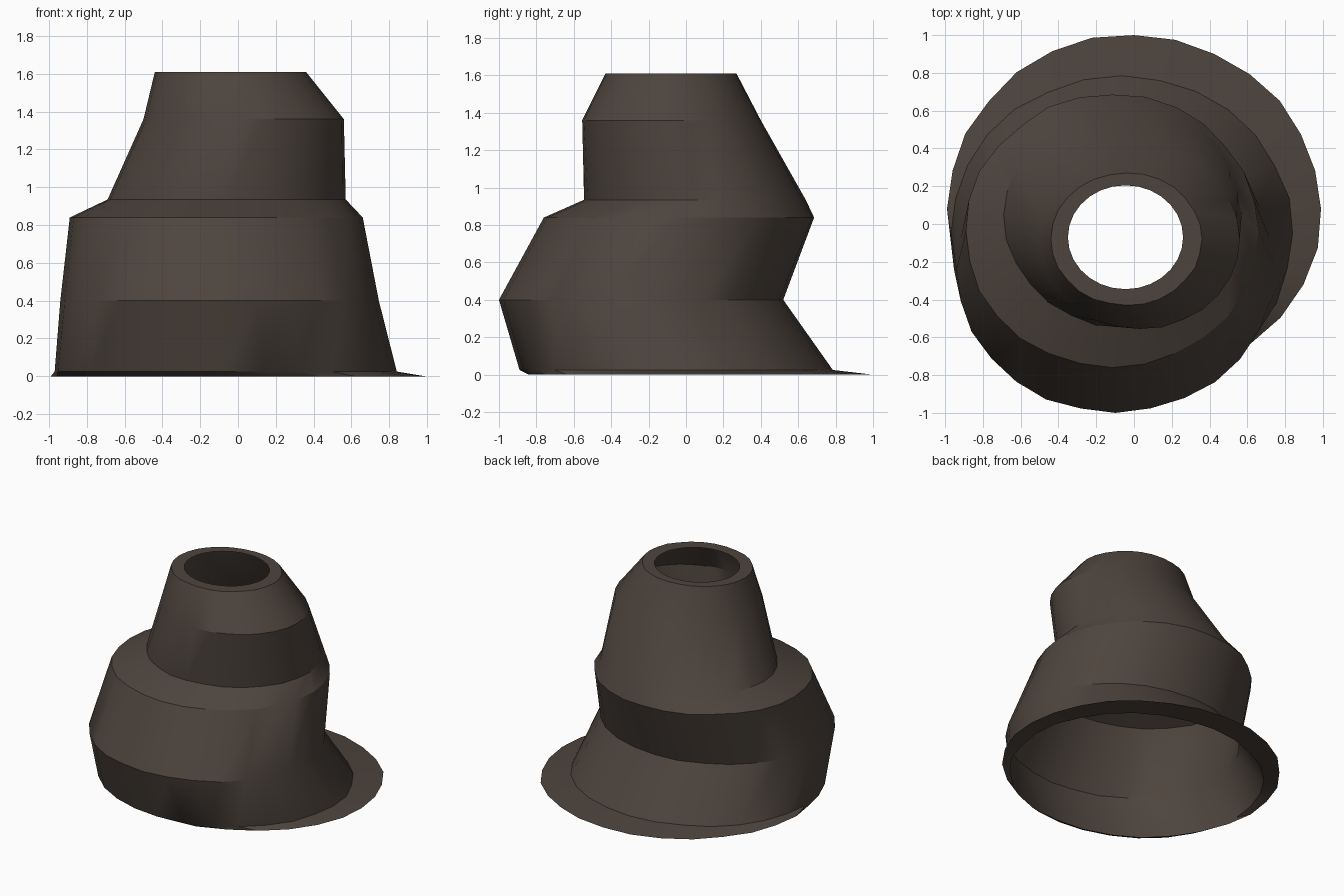
import bpy
import bmesh
import math
import random

cube = bpy.data.objects.get("Cube")
if cube:
    bpy.data.objects.remove(cube, do_unlink=True)

random.seed(4)
SIDES = 28

# One dark brown colour for the whole shell
brown = bpy.data.materials.new("dark_brown")
brown.use_nodes = True
colour = (0.075, 0.058, 0.047, 1)
brown.diffuse_color = colour
bsdf = brown.node_tree.nodes["Principled BSDF"]
bsdf.inputs["Base Color"].default_value = colour
bsdf.inputs["Roughness"].default_value = 0.8

# Cross-sections from the ground up: height, x range, y range, unevenness
sections = [
    (0.00, -0.99, 0.99, -0.84, 1.00, 0.012),   # flange edge
    (0.025, -0.97, 0.84, -0.89, 0.785, 0.008),  # foot of the wall
    (0.40, -0.94, 0.745, -1.00, 0.52, 0.008),  # lower bulge
    (0.84, -0.89, 0.66, -0.76, 0.685, 0.010),  # shoulder
    (0.935, -0.69, 0.57, -0.545, 0.64, 0.010),  # neck foot
    (1.36, -0.50, 0.56, -0.555, 0.40, 0.008),  # neck bend
    (1.61, -0.44, 0.36, -0.43, 0.27, 0.008),   # rim
    (1.61, -0.35, 0.26, -0.345, 0.205, 0.0),   # hole
]


def add_ring(bm, z, x0, x1, y0, y1, uneven):
    """Slightly uneven ellipse filling the given x and y ranges."""
    ring = []
    for i in range(SIDES):
        a = math.tau * i / SIDES
        # The four extreme points stay exact
        r = 1 + (random.uniform(-uneven, uneven) if i % (SIDES // 4) else 0)
        x = (x0 + x1) / 2 + math.cos(a) * r * (x1 - x0) / 2
        y = (y0 + y1) / 2 + math.sin(a) * r * (y1 - y0) / 2
        ring.append(bm.verts.new((x, y, z)))
    return ring


# Loft the open shell through the cross-sections
bm = bmesh.new()
rings = [add_ring(bm, *section) for section in sections]
for low, high in zip(rings, rings[1:]):
    for i in range(SIDES):
        j = (i + 1) % SIDES
        bm.faces.new((low[i], low[j], high[j], high[i]))

mesh = bpy.data.meshes.new("hollow_stepped_shell")
bm.to_mesh(mesh)
bm.free()
mesh.materials.append(brown)
shell = bpy.data.objects.new("hollow_stepped_shell", mesh)
bpy.context.collection.objects.link(shell)

# Smooth walls with sharp steps
bpy.ops.object.select_all(action="DESELECT")
shell.select_set(True)
bpy.context.view_layer.objects.active = shell
bpy.ops.object.shade_smooth_by_angle(angle=math.radians(30))
